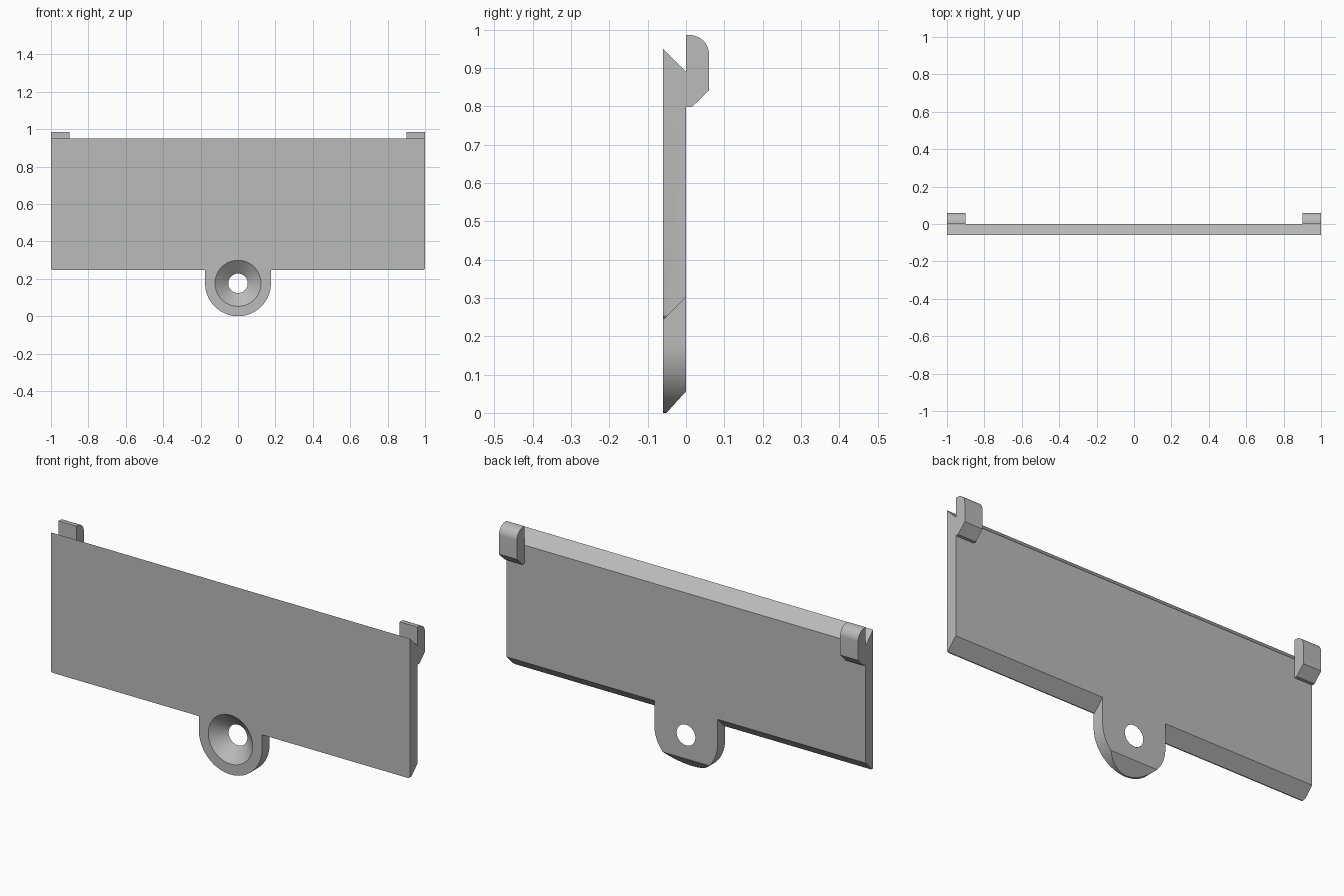
import bpy, bmesh
from math import sin, cos, pi, radians
from mathutils import Vector

if "Cube" in bpy.data.objects:
    bpy.data.objects.remove(bpy.data.objects["Cube"])

grey = bpy.data.materials.new("plain grey")
grey.use_nodes = True
colour = (0.5, 0.5, 0.5, 1)
grey.diffuse_color = colour
grey.node_tree.nodes["Principled BSDF"].inputs["Base Color"].default_value = colour

T = 0.06           # plate thickness
HOLE_Z = 0.176     # centre of the screw lug


def arc(cx, cy, r, start, end, steps):
    """Points on an arc, angles in degrees."""
    angles = [radians(start + (end - start) * i / steps) for i in range(steps + 1)]
    return [(cx + r * cos(a), cy + r * sin(a)) for a in angles]


def add_object(name, bm):
    bmesh.ops.recalc_face_normals(bm, faces=bm.faces)
    mesh = bpy.data.meshes.new(name)
    bm.to_mesh(mesh)
    bm.free()
    mesh.materials.append(grey)
    obj = bpy.data.objects.new(name, mesh)
    bpy.context.collection.objects.link(obj)
    return obj


def prism(name, outline, axis, lo, hi):
    """Extrude an (x, z) outline along y, or a (y, z) outline along x."""
    bm = bmesh.new()
    place = (lambda u, v: (u, lo, v)) if axis == "y" else (lambda u, v: (lo, u, v))
    face = bm.faces.new([bm.verts.new(place(u, v)) for u, v in outline])
    move = Vector((0, hi - lo, 0)) if axis == "y" else Vector((hi - lo, 0, 0))
    new = bmesh.ops.extrude_face_region(bm, geom=[face])["geom"]
    bmesh.ops.translate(bm, vec=move, verts=[g for g in new if isinstance(g, bmesh.types.BMVert)])
    return add_object(name, bm)


def combine(target, other, operation):
    """Apply a boolean and discard the helper."""
    mod = target.modifiers.new(operation.lower(), "BOOLEAN")
    mod.operation, mod.object, mod.solver = operation, other, "EXACT"
    bpy.context.view_layer.objects.active = target
    bpy.ops.object.modifier_apply(modifier=mod.name)
    bpy.data.objects.remove(other)


def smooth(obj):
    bpy.ops.object.select_all(action="DESELECT")
    obj.select_set(True)
    bpy.context.view_layer.objects.active = obj
    bpy.ops.object.shade_smooth_by_angle(angle=radians(30))


# Cover plate with rounded lower corners
r, low, top = 0.012, 0.247, 0.951
outline = arc(-1 + r, low + r, r, 180, 270, 6) + arc(1 - r, low + r, r, 270, 360, 6)
plate = prism("cover_plate", outline + [(1, top), (-1, top)], "y", -T, 0)

# Slanted top and bottom edges
top_cut = [(-T, top), (0.02, top - T - 0.02), (0.02, 1.1), (-T, 1.1)]
low_cut = [(-T + 0.005, low), (0.02, low + 0.075), (0.02, 0.1), (-T + 0.005, 0.1)]
for cut in (top_cut, low_cut):
    combine(plate, prism("edge_cutter", cut, "x", -1.2, 1.2), "DIFFERENCE")

# Screw lug with its slanted rear edge
lug = prism("screw_lug", arc(0, HOLE_Z, HOLE_Z, 180, 360, 48)
            + [(HOLE_Z, 0.4), (-HOLE_Z, 0.4)], "y", -T, 0)
lug_cut = [(-0.06, -0.01), (0.02, 0.078), (0.02, -0.1), (-0.06, -0.1)]
combine(lug, prism("lug_cutter", lug_cut, "x", -0.5, 0.5), "DIFFERENCE")
combine(plate, lug, "UNION")

# Countersunk screw hole
bm = bmesh.new()
rings = []
for y, radius in ((-T - 0.01, 0.135), (0.0, 0.052), (0.02, 0.052)):
    rings.append([bm.verts.new((x, y, z)) for x, z in arc(0, HOLE_Z, radius, 0, 360, 64)[:-1]])
for a, b in zip(rings, rings[1:]):
    for i in range(len(a)):
        bm.faces.new((a[i - 1], a[i], b[i], b[i - 1]))
bm.faces.new(rings[0])
bm.faces.new(rings[-1])
combine(plate, add_object("hole_cutter", bm), "DIFFERENCE")
smooth(plate)

# Rounded clip hooks at the upper rear corners
hook = [(0, 0.798), (0.015, 0.798), (T, 0.842)] + arc(0.01, 0.936, 0.05, 0, 90, 12) + [(0, 0.986)]
for name, x in (("left_hook", 0.9), ("right_hook", -1)):
    smooth(prism(name, hook, "x", x, x + 0.1))
